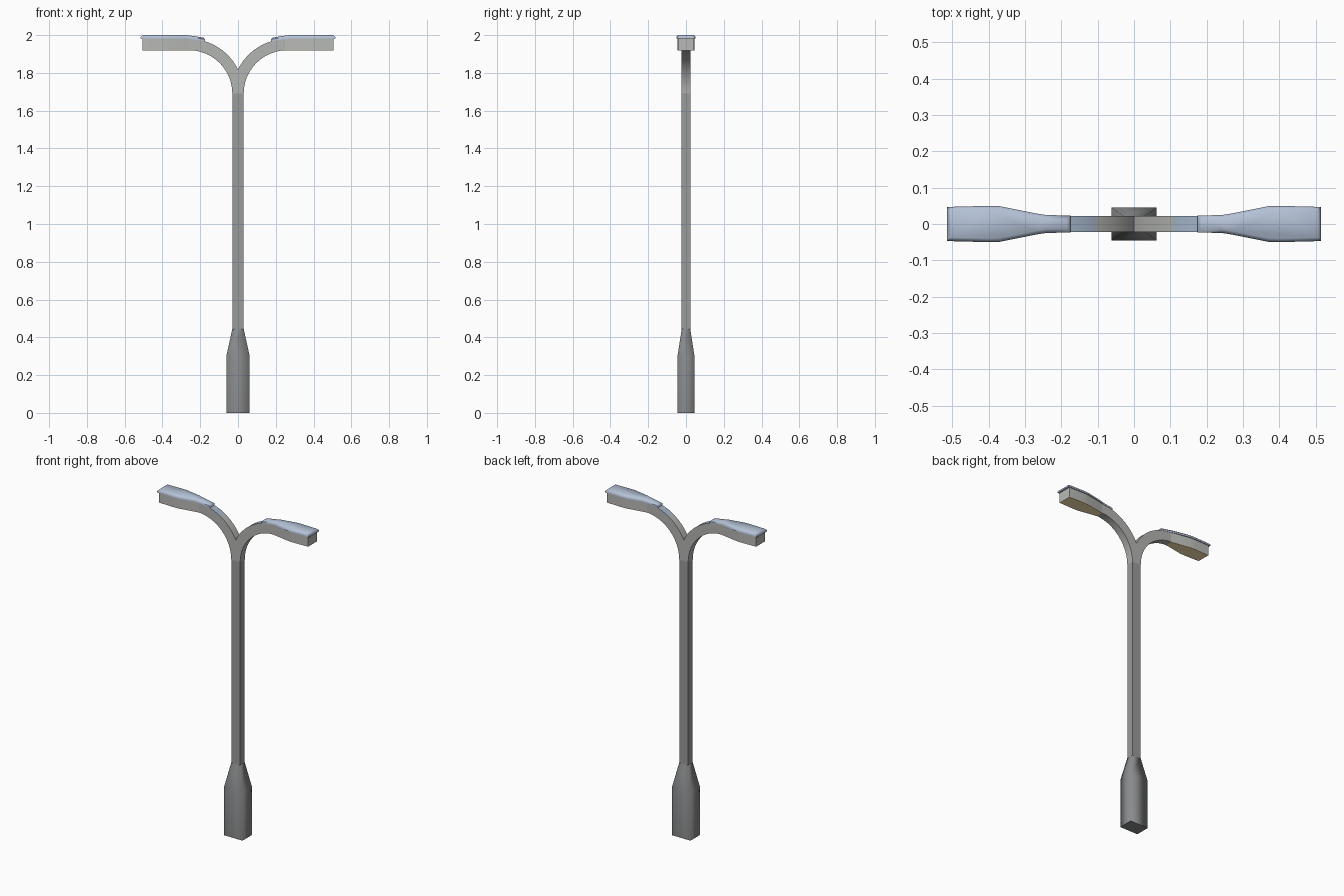
import bpy, bmesh
from math import sin, cos, acos, pi, radians

if "Cube" in bpy.data.objects:
    bpy.data.objects.remove(bpy.data.objects["Cube"])


def material(name, *rgb):
    mat = bpy.data.materials.new(name)
    mat.diffuse_color = (*rgb, 1)
    mat.use_nodes = True
    mat.node_tree.nodes["Principled BSDF"].inputs["Base Color"].default_value = mat.diffuse_color
    return mat


BASE_GREY = material("base_grey", .25, .255, .26)
POLE_GREY = material("pole_grey", .32, .33, .325)
ARM_GREY = material("arm_grey", .45, .46, .44)
ARM_BLUE = material("arm_blue", .36, .45, .57)
HOUSING_GREY = material("housing_grey", .48, .49, .47)
CAP_BLUE = material("cap_blue", .46, .54, .68)
LENS_AMBER = material("lens_amber", 1, .8, .45)


def finish(bm, name, mats, angle=30):
    bmesh.ops.recalc_face_normals(bm, faces=bm.faces)
    me = bpy.data.meshes.new(name)
    bm.to_mesh(me)
    bm.free()
    for mat in mats:
        me.materials.append(mat)
    ob = bpy.data.objects.new(name, me)
    bpy.context.collection.objects.link(ob)
    bpy.ops.object.select_all(action='DESELECT')
    ob.select_set(True)
    bpy.context.view_layer.objects.active = ob
    bpy.ops.object.shade_smooth_by_angle(angle=radians(angle))
    return ob


def prism(points, direction):
    """Extrude a closed outline; returns the bmesh and the far cap face."""
    bm = bmesh.new()
    face = bm.faces.new([bm.verts.new(p) for p in points])
    geo = bmesh.ops.extrude_face_region(bm, geom=[face], use_keep_orig=True)['geom']
    bmesh.ops.translate(bm, vec=direction,
                        verts=[g for g in geo if isinstance(g, bmesh.types.BMVert)])
    cap = [g for g in geo if isinstance(g, bmesh.types.BMFace)][0]
    bmesh.ops.recalc_face_normals(bm, faces=bm.faces)
    return bm, cap


def rect(w, d, z):
    return [(sx * w, sy * d, z) for sx, sy in ((-1, -1), (1, -1), (1, 1), (-1, 1))]


# base: softly shaded box that tapers up to the pole, ends kept crisp
bm = bmesh.new()
rings = [[bm.verts.new(p) for p in rect(*r)]
         for r in ((.062, .045, 0), (.062, .045, .30), (.03, .0225, .445))]
for a, b in zip(rings, rings[1:]):
    for i in range(4):
        j = (i + 1) % 4
        bm.faces.new((a[i], a[j], b[j], b[i]))
ends = [bm.faces.new(rings[0]), bm.faces.new(rings[-1])]
bmesh.ops.recalc_face_normals(bm, faces=bm.faces)
bmesh.ops.split_edges(bm, edges=[e for f in ends for e in f.edges])
finish(bm, "base", [BASE_GREY], angle=100)

# straight pole
CX, CZ, R_IN, R_OUT, N = .26, 1.69, .23, .29, 12
bm, _ = prism(rect(.03, .0225, .44), (0, 0, CZ - .44))
finish(bm, "pole", [POLE_GREY])

# two curved arms: half outline mirrored across x = 0
end = acos(CX / R_OUT)
half = []
for i in range(N + 1):
    t = pi / 2 * i / N
    half.append((CX - R_IN * cos(t), CZ + R_IN * sin(t)))
for i in range(N + 1):
    t = pi / 2 + (end - pi / 2) * i / N
    half.append((CX - R_OUT * cos(t), CZ + R_OUT * sin(t)))
outline = half + [(-x, z) for x, z in reversed(half[:-1])]
bm, _ = prism([(x, -.0225, z) for x, z in outline], (0, .045, 0))
for f in bm.faces:
    c = f.calc_center_median()
    if f.normal.z > .5 and abs(c.x) > .11:
        f.material_index = 1
finish(bm, "arms", [ARM_GREY, ARM_BLUE])

# lamp heads: housing, lens below and cap above, on each side
BODY = [(.25, .0225), (.28, .027), (.375, .044), (.40, .045), (.505, .042)]
CAP = [(.175, .0235), (.24, .0245), (.27, .029), (.37, .049), (.40, .05), (.515, .047)]


def plan(rows, side, z):
    return [(side * x, -w, z) for x, w in rows] + [(side * x, w, z) for x, w in reversed(rows)]


for side, label in ((-1, "left"), (1, "right")):
    bm, _ = prism(plan(BODY, side, 1.922), (0, 0, .063))
    finish(bm, label + "_lamp_housing", [HOUSING_GREY])

    bm, _ = prism(plan(BODY, side, 1.919), (0, 0, .003))
    finish(bm, label + "_lamp_lens", [LENS_AMBER])

    bm, top = prism(plan(CAP, side, 1.981), (0, 0, .010))
    bmesh.ops.inset_region(bm, faces=[top], thickness=.010, use_even_offset=True)
    bmesh.ops.translate(bm, vec=(0, 0, .009), verts=top.verts)
    for v in bm.verts:  # the neck dips down onto the arm
        if abs(v.co.x) < .2:
            v.co.z -= .013
        elif abs(v.co.x) < .255:
            v.co.z -= .004
    finish(bm, label + "_lamp_cap", [CAP_BLUE], angle=50)
